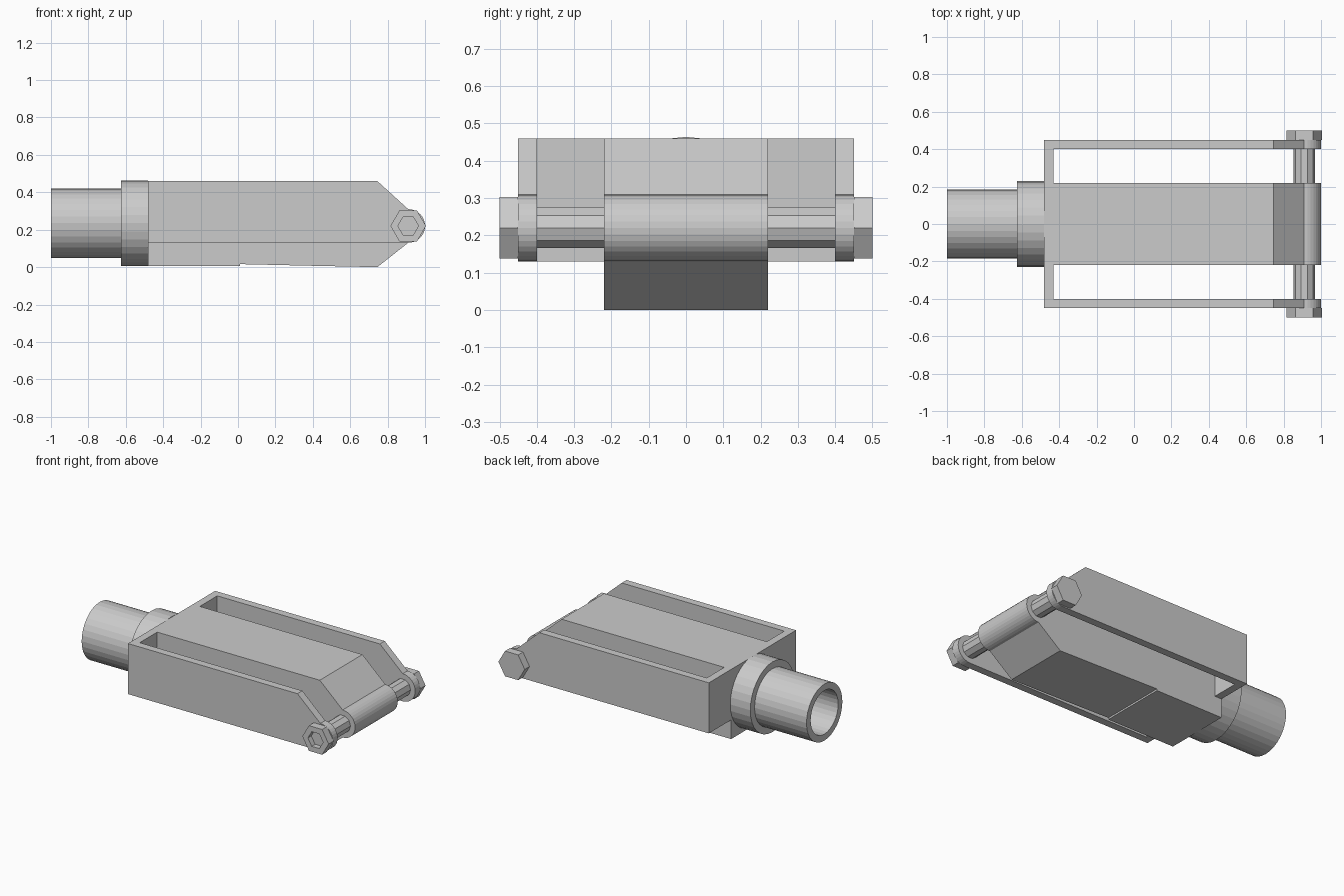
import bpy
from math import cos, sin, pi

if "Cube" in bpy.data.objects:
    bpy.data.objects.remove(bpy.data.objects["Cube"])

PX, PZ = 0.91, 0.22  # hinge axis


def make(name, verts, faces):
    me = bpy.data.meshes.new(name)
    me.from_pydata(verts, [], faces)
    me.update()
    ob = bpy.data.objects.new(name, me)
    bpy.context.collection.objects.link(ob)
    return ob


def prism(name, pts, y0, y1):
    """Extrude an XZ outline (clockwise seen from the front) along y."""
    n = len(pts)
    verts = [(x, y, z) for y in (y0, y1) for x, z in pts]
    faces = [[(i + 1) % n, i, i + n, (i + 1) % n + n] for i in range(n)]
    faces += [list(range(n)), list(range(2 * n - 1, n - 1, -1))]
    faces = [f[::-1] for f in faces]
    return make(name, verts, faces)


def ngon(r, n):
    return [(PX + r * cos(-2 * pi * i / n), PZ + r * sin(-2 * pi * i / n)) for i in range(n)]


def lathe_x(name, prof, zc, n=32):
    """Revolve an (x, radius) profile about the x axis; capped at both ends."""
    verts = [(x, r * cos(2 * pi * i / n), zc + r * sin(2 * pi * i / n))
             for x, r in prof for i in range(n)]
    m = len(prof)
    faces = [[k * n + i, k * n + (i + 1) % n, (k + 1) % m * n + (i + 1) % n, (k + 1) % m * n + i]
             for k in range(m) for i in range(n)]
    return make(name, verts, [f[::-1] for f in faces])


# rounded nose shared by the body and the side plates, top to bottom
nose = [(PX + 0.09 * sin(pi * i / 16), PZ + 0.09 * cos(pi * i / 16)) for i in range(17)]

# central body with a slight step in its underside
prism("central_body", [(-0.48, 0.005), (-0.48, 0.46), (0.745, 0.46)] + nose
      + [(0.745, 0), (0.45, 0.006), (0.01, 0.016), (0.01, 0.005)], -0.22, 0.22)

# side plates, pin heads
plate = [(-0.48, 0.13), (-0.48, 0.46), (0.745, 0.46)] + nose
for side, y0 in (("front", -0.45), ("back", 0.40)):
    prism(side + "_side_plate", plate, y0, y0 + 0.05)

# back wall on both sides of the body
wall = [(-0.48, 0.13), (-0.48, 0.46), (-0.43, 0.46), (-0.43, 0.13)]
prism("front_end_wall", wall, -0.40, -0.22)
prism("back_end_wall", wall, 0.22, 0.40)

# hinge pin and plain back head
prism("hinge_pin", ngon(0.057, 10), -0.40, 0.40)
prism("back_pin_head", ngon(0.095, 6), 0.45, 0.50)

# front head with hexagonal socket
rings = [(0.095, -0.45), (0.095, -0.50), (0.055, -0.50), (0.055, -0.465)]
v = [(x, y, z) for r, y in rings for x, z in ngon(r, 6)]
f = [[k * 6 + i, k * 6 + (i + 1) % 6, k * 6 + 6 + (i + 1) % 6, k * 6 + 6 + i]
     for k in range(3) for i in range(6)]
f += [list(range(5, -1, -1)), list(range(18, 24))]
make("front_pin_head", v, [q[::-1] for q in f])

# hollow tube with collar
lathe_x("tube_and_collar", [(-1, 0.142), (-1, 0.185), (-0.625, 0.185), (-0.625, 0.229),
                            (-0.48, 0.229), (-0.48, 0.142)], 0.235)
